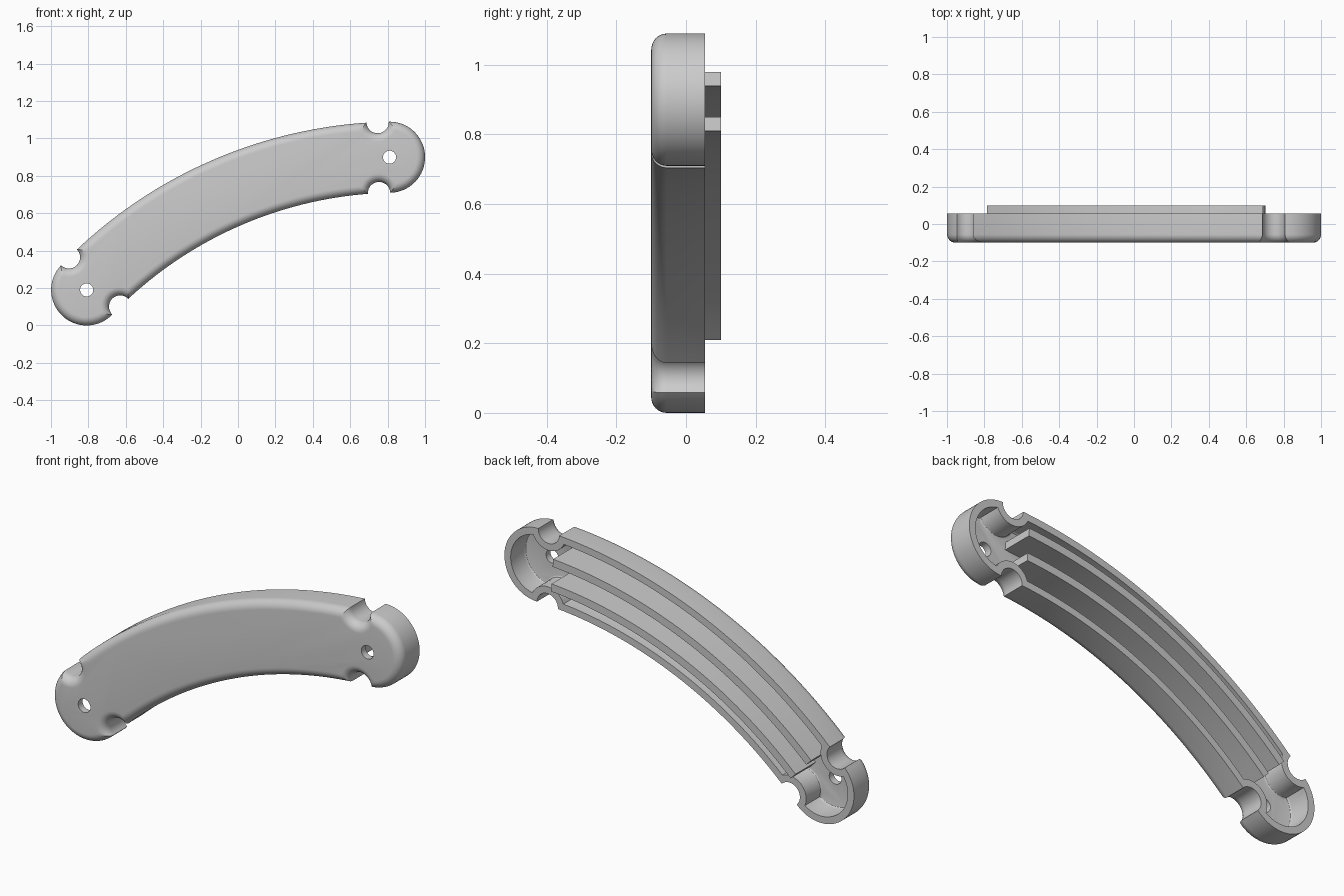
import bpy, bmesh
from math import sin, cos, pi, atan2, radians, hypot
from mathutils import Vector

cube = bpy.data.objects.get("Cube")
if cube:
    bpy.data.objects.remove(cube)

CENTRE = Vector((0.857, -1.41))            # centre of the big curve, in x and z
MID, HALF, NOTCH = 2.31, 0.19, 0.06        # centreline radius, half width, notch radius
START, END = radians(-46.16), radians(-1.16)
FRONT, BACK, FILLET, WALL = -0.1, 0.055, 0.045, 0.036

grey = bpy.data.materials.new("plain grey")
grey.use_nodes = True
grey.diffuse_color = (0.6, 0.6, 0.6, 1)
grey.node_tree.nodes["Principled BSDF"].inputs["Base Color"].default_value = (0.6, 0.6, 0.6, 1)


def polar(r, a):
    return CENTRE + r * Vector((sin(a), cos(a)))


def meet(c1, r1, c2, r2, hint):
    """Crossing of two circles that lies nearest to the hint."""
    d = (c2 - c1).length
    u = (c2 - c1) / d
    a = (r1 * r1 - r2 * r2 + d * d) / (2 * d)
    h = max(r1 * r1 - a * a, 0) ** 0.5
    side = Vector((-u.y, u.x)) * h
    return min((c1 + u * a + side, c1 + u * a - side), key=lambda p: (p - hint).length)


def outline(d):
    """Notched arm outline moved inwards by d, as a closed list of points."""
    out, inn = MID + HALF, MID - HALF
    notch = lambda r, a, s: polar(r, a + s * NOTCH / r)
    hint = lambda r, a, s: polar(r, a + s * 0.2 / r)
    cap, cut = HALF - d, NOTCH + d
    # centre, radius, turning direction, segments, hint for the corner at its end
    arcs = [
        (polar(MID, START), cap, -1, 32, hint(out, START, -1)),
        (notch(out, START, 1), cut, 1, 14, hint(out, START, 1.5)),
        (CENTRE, out - d, -1, 40, hint(out, END, -1.5)),
        (notch(out, END, -1), cut, 1, 14, hint(out, END, 1)),
        (polar(MID, END), cap, -1, 32, hint(inn, END, 1)),
        (notch(inn, END, -1), cut, 1, 14, hint(inn, END, -1.5)),
        (CENTRE, inn + d, 1, 40, hint(inn, START, 1.5)),
        (notch(inn, START, 1), cut, 1, 14, hint(inn, START, -1)),
    ]
    corners = [meet(a[0], a[1], b[0], b[1], a[4])
               for a, b in zip(arcs, arcs[1:] + arcs[:1])]
    points = []
    for i, (c, r, turn, n, _) in enumerate(arcs):
        p, q = corners[i - 1] - c, corners[i] - c
        a0 = atan2(p.y, p.x)
        sweep = turn * ((turn * (atan2(q.y, q.x) - a0)) % (2 * pi))
        points += [c + r * Vector((cos(a0 + sweep * k / n), sin(a0 + sweep * k / n)))
                   for k in range(n)]
    return points


def loft(name, loops):
    """Skin a stack of (points, y) loops and close both ends."""
    bm = bmesh.new()
    rings = [[bm.verts.new((p.x, y, p.y)) for p in pts] for pts, y in loops]
    for r, s in zip(rings, rings[1:]):
        for i in range(len(r)):
            bm.faces.new((r[i - 1], r[i], s[i], s[i - 1]))
    bm.faces.new(rings[0])
    bm.faces.new(rings[-1][::-1])
    bmesh.ops.recalc_face_normals(bm, faces=bm.faces)
    mesh = bpy.data.meshes.new(name)
    bm.to_mesh(mesh)
    bm.free()
    mesh.materials.append(grey)
    ob = bpy.data.objects.new(name, mesh)
    bpy.context.collection.objects.link(ob)
    return ob


def smooth(ob):
    bpy.ops.object.select_all(action="DESELECT")
    ob.select_set(True)
    bpy.context.view_layer.objects.active = ob
    bpy.ops.object.shade_smooth_by_angle(angle=radians(30))


def rounded(inset, front, radius, steps):
    """Quarter round from the side wall to the front plane."""
    angles = [pi / 2 * k / steps for k in range(steps + 1)]
    return [(outline(inset + radius * (1 - cos(a))), front + radius * (1 - sin(a)))
            for a in angles]


# Hollow shell: cavity floor, cavity wall, back rim, outer wall, rounded front
cavity = rounded(WALL, FRONT + WALL, FILLET - WALL, 3)[::-1]
shell = loft("curved_shell", cavity + [(outline(WALL), BACK), (outline(0), BACK)]
             + rounded(0, FRONT, FILLET, 8))

# Pin hole through each rounded end
for label, angle in (("right", START), ("left", END)):
    c = polar(MID, angle)
    ring = [c + 0.035 * Vector((cos(2 * pi * k / 32), sin(2 * pi * k / 32))) for k in range(32)]
    cutter = loft(label + "_hole_cutter", [(ring, -0.2), (ring, 0.0)])
    cutter.hide_render = True
    cutter.hide_set(True)
    cut = shell.modifiers.new(label + " hole", "BOOLEAN")
    cut.operation, cut.solver, cut.object = "DIFFERENCE", "EXACT", cutter
bpy.context.view_layer.objects.active = shell
for m in list(shell.modifiers):
    bpy.ops.object.modifier_apply(modifier=m.name)
for ob in [o for o in bpy.data.objects if o.name.endswith("_hole_cutter")]:
    bpy.data.objects.remove(ob)
smooth(shell)

# Two curved ribs standing out of the back
for name, offset in (("upper_rib", 0.065), ("lower_rib", -0.065)):
    a0, a1, n = radians(-43.3), radians(-4.0), 40
    sweep = [a0 + (a1 - a0) * k / n for k in range(n + 1)]
    pts = [polar(MID + offset + 0.02, a) for a in sweep]
    pts += [polar(MID + offset - 0.02, a) for a in reversed(sweep)]
    smooth(loft(name, [(pts, FRONT + WALL - 0.005), (pts, 0.1)]))
